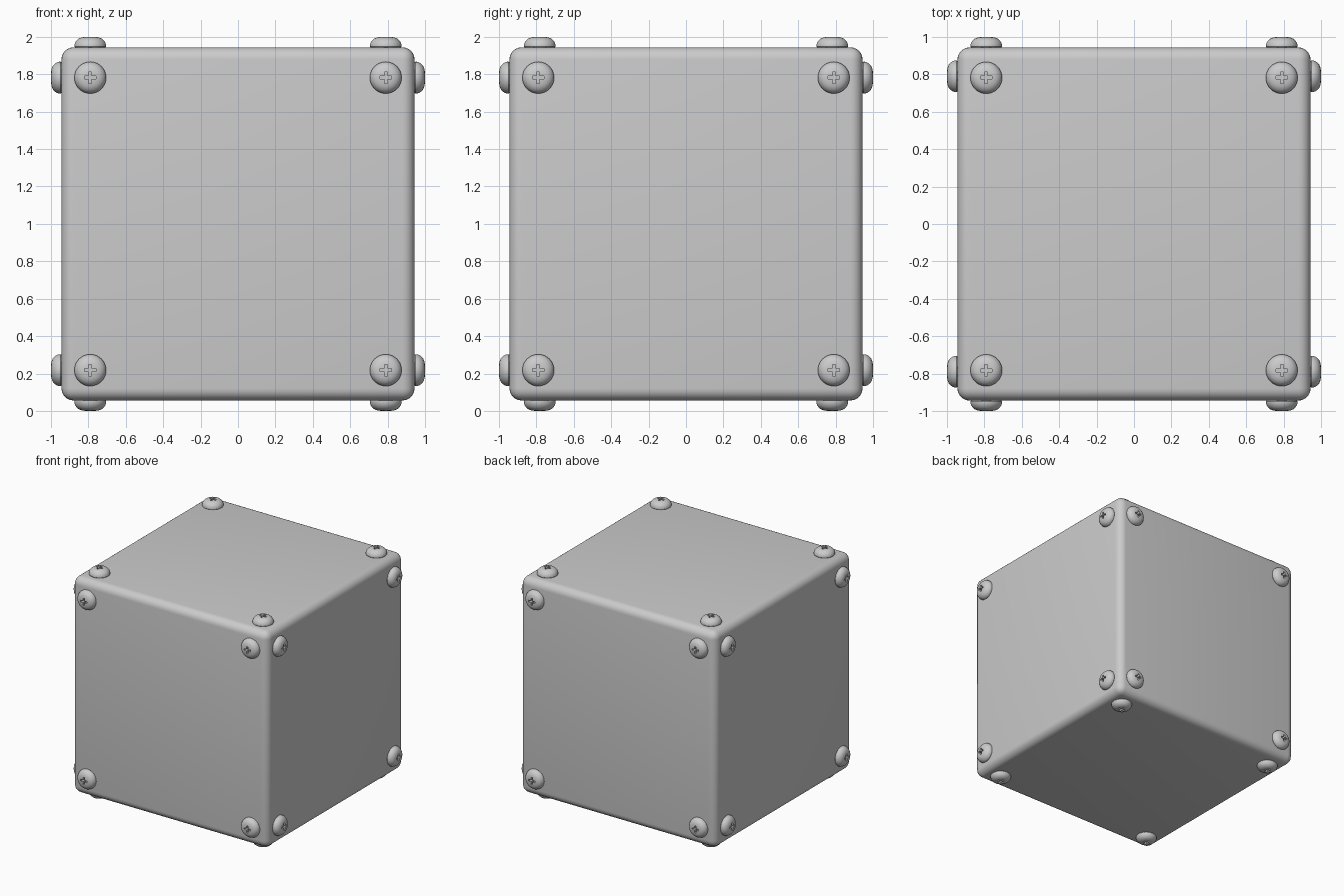
import bpy, bmesh, math
from mathutils import Vector, Matrix

if "Cube" in bpy.data.objects:
    bpy.data.objects.remove(bpy.data.objects["Cube"])

HALF = 0.944      # half the cube's side
CENTRE = Vector((0, 0, 1))

def smooth(ob):
    bpy.ops.object.select_all(action='DESELECT')
    ob.select_set(True)
    bpy.context.view_layer.objects.active = ob
    bpy.ops.object.shade_smooth_by_angle(angle=math.radians(35))

def add_object(name, bm):
    mesh = bpy.data.meshes.new(name)
    bm.to_mesh(mesh)
    bm.free()
    ob = bpy.data.objects.new(name, mesh)
    bpy.context.collection.objects.link(ob)
    return ob

# Rounded cube body
bm = bmesh.new()
bmesh.ops.create_cube(bm, size=2 * HALF)
bmesh.ops.bevel(bm, geom=bm.edges[:], offset=0.065, segments=6, profile=0.5, affect='EDGES')
body = add_object("cube_body", bm)
body.location = CENTRE
smooth(body)

# Domed screw head, lathed about z, base slightly sunk into the body
profile = [(0, -0.02), (0.078, -0.02), (0.082, 0.0), (0.085, 0.004), (0.085, 0.012),
           (0.081, 0.025), (0.073, 0.037), (0.061, 0.047), (0.045, 0.053),
           (0.025, 0.056), (0, 0.056)]
bm = bmesh.new()
verts = [bm.verts.new((r, 0, z)) for r, z in profile]
edges = [bm.edges.new(p) for p in zip(verts, verts[1:])]
bmesh.ops.spin(bm, geom=verts + edges, axis=(0, 0, 1), cent=(0, 0, 0),
               angle=math.tau, steps=40, use_duplicate=False)
bmesh.ops.remove_doubles(bm, verts=bm.verts, dist=1e-4)
bmesh.ops.recalc_face_normals(bm, faces=bm.faces)
head = add_object("screw_head", bm)

# Cross-shaped drive recess, one cutter outline extruded downwards
a, w = 0.030, 0.008
outline = [(a, -w), (a, w), (w, w), (w, a), (-w, a), (-w, w),
           (-a, w), (-a, -w), (-w, -w), (-w, -a), (w, -a), (w, -w)]
bm = bmesh.new()
face = bm.faces.new([bm.verts.new((x, y, 0.02)) for x, y in outline])
top = bmesh.ops.extrude_face_region(bm, geom=[face])["geom"]
bmesh.ops.translate(bm, verts=[v for v in top if isinstance(v, bmesh.types.BMVert)], vec=(0, 0, 0.06))
bmesh.ops.recalc_face_normals(bm, faces=bm.faces)
cutter = add_object("cross_cutter", bm)
cutter.hide_render = True

cut = head.modifiers.new("cross_recess", 'BOOLEAN')
cut.operation = 'DIFFERENCE'
cut.solver = 'EXACT'
cut.object = cutter
bpy.context.view_layer.objects.active = head
bpy.ops.object.modifier_apply(modifier=cut.name)
bpy.data.objects.remove(cutter)
smooth(head)

# Four screws on each of the six faces
faces = {
    "front": ((1, 0, 0), (0, 0, 1), (0, -1, 0)),
    "back": ((-1, 0, 0), (0, 0, 1), (0, 1, 0)),
    "right": ((0, 1, 0), (0, 0, 1), (1, 0, 0)),
    "left": ((0, -1, 0), (0, 0, 1), (-1, 0, 0)),
    "top": ((1, 0, 0), (0, 1, 0), (0, 0, 1)),
    "bottom": ((1, 0, 0), (0, -1, 0), (0, 0, -1)),
}
for side, axes in faces.items():
    u, v, n = map(Vector, axes)
    rot = Matrix((u, v, n)).transposed().to_4x4()
    for i, (su, sv) in enumerate([(-1, -1), (1, -1), (1, 1), (-1, 1)]):
        ob = bpy.data.objects.new(f"screw_{side}_{i + 1}", head.data)
        bpy.context.collection.objects.link(ob)
        pos = CENTRE + u * 0.79 * su + v * 0.782 * sv + n * HALF
        ob.matrix_world = Matrix.Translation(pos) @ rot
bpy.data.objects.remove(head)
